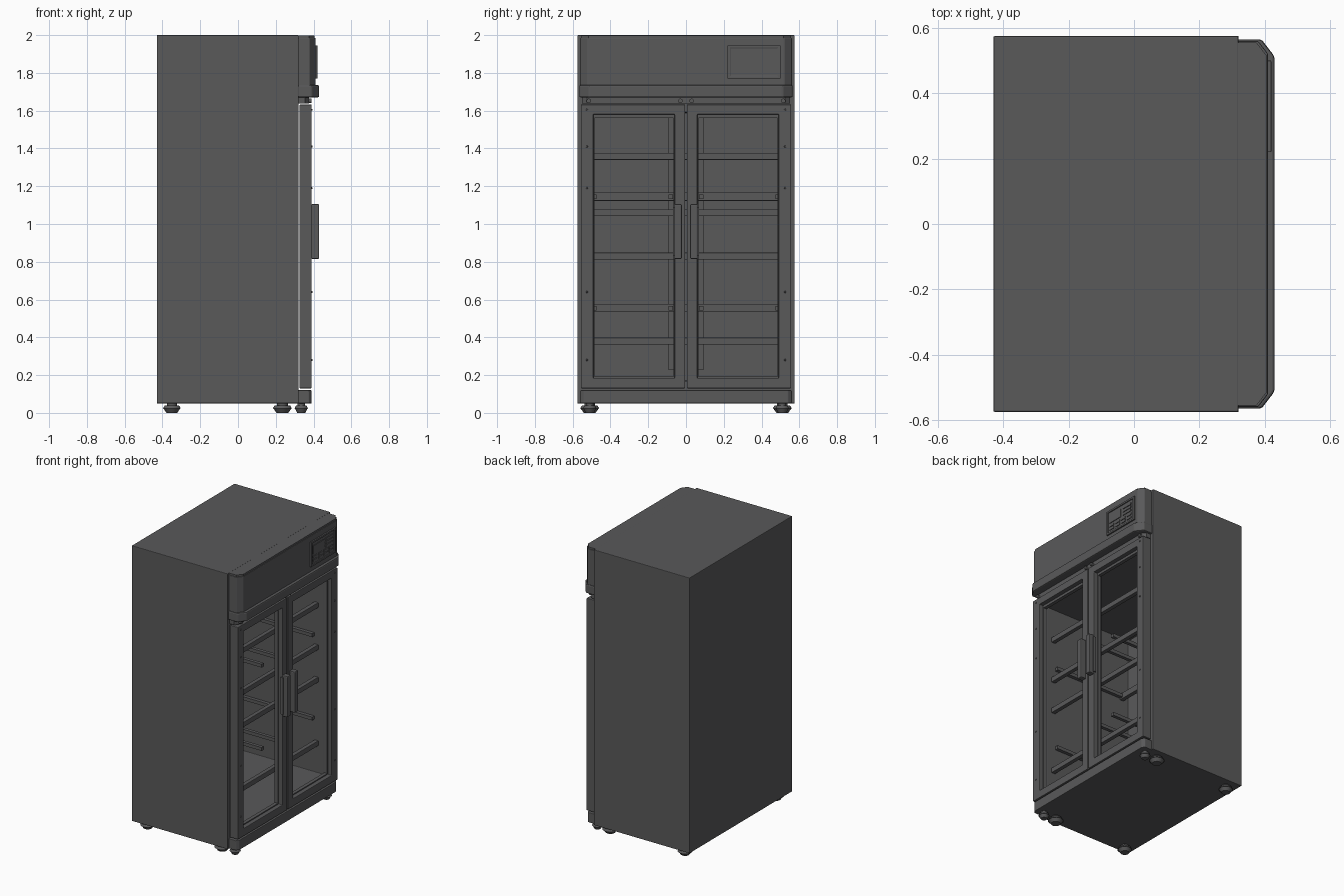
import bpy, bmesh
from math import pi
from mathutils import Matrix

if "Cube" in bpy.data.objects:
    bpy.data.objects.remove(bpy.data.objects["Cube"], do_unlink=True)

grey = bpy.data.materials.new("charcoal grey")
grey.use_nodes = True
grey.diffuse_color = (0.1, 0.1, 0.102, 1)
grey.node_tree.nodes["Principled BSDF"].inputs["Base Color"].default_value = grey.diffuse_color


def finish(name, bm, bevel=0.0, smooth=False):
    bmesh.ops.recalc_face_normals(bm, faces=bm.faces[:])
    mesh = bpy.data.meshes.new(name)
    bm.to_mesh(mesh)
    bm.free()
    mesh.materials.append(grey)
    obj = bpy.data.objects.new(name, mesh)
    bpy.context.collection.objects.link(obj)
    if bevel:
        mod = obj.modifiers.new("soft edges", 'BEVEL')
        mod.width, mod.segments = bevel, 2
    if smooth:
        bpy.ops.object.select_all(action='DESELECT')
        obj.select_set(True)
        bpy.context.view_layer.objects.active = obj
        bpy.ops.object.shade_smooth_by_angle()
    return obj


def box(name, x, y, z, bevel=0.0):
    """Box from (low, high) ranges."""
    bm = bmesh.new()
    bmesh.ops.create_cube(bm, size=1)
    for v in bm.verts:
        v.co = [sum(r) / 2 + c * (r[1] - r[0]) for r, c in zip((x, y, z), v.co)]
    return finish(name, bm, bevel)


def frame(name, x, outer, inner, floor=None, bevel=0.0):
    """Rectangular frame facing +x; a floor depth closes it into a recess."""
    bm = bmesh.new()

    def ring(rect, depth):
        y0, y1, z0, z1 = rect
        return [bm.verts.new((depth, a, b)) for a, b in ((y0, z0), (y1, z0), (y1, z1), (y0, z1))]

    loops = [ring(outer, x[0]), ring(outer, x[1]), ring(inner, x[1]),
             ring(inner, x[0] if floor is None else floor)]
    pairs = list(zip(loops, loops[1:]))
    if floor is None:
        pairs.append((loops[3], loops[0]))
    else:
        bm.faces.new(loops[0])
        bm.faces.new(loops[3])
    for a, b in pairs:
        for i in range(4):
            j = (i + 1) % 4
            bm.faces.new((a[i], a[j], b[j], b[i]))
    return finish(name, bm, bevel)


def slab(name, front, corner, half, z, bevel=0.0):
    """Plan outline with chamfered front corners, extruded upwards."""
    bm = bmesh.new()
    side = [(0.31, half), (front - corner, half), (front, half - corner * 1.3)]
    outline = side + [(px, -py) for px, py in reversed(side)]
    face = bm.faces.new([bm.verts.new((px, py, z[0])) for px, py in outline])
    up = bmesh.ops.extrude_face_region(bm, geom=[face])
    bmesh.ops.translate(bm, vec=(0, 0, z[1] - z[0]),
                        verts=[g for g in up["geom"] if isinstance(g, bmesh.types.BMVert)])
    return finish(name, bm, bevel)


def disc(name, centre, radius, top_radius, height, axis='Z'):
    bm = bmesh.new()
    turn = Matrix.Rotation(pi / 2, 4, 'Y') if axis == 'X' else Matrix()
    bmesh.ops.create_cone(bm, cap_ends=True, segments=20, radius1=radius, radius2=top_radius,
                          depth=height, matrix=Matrix.Translation(centre) @ turn)
    return finish(name, bm, smooth=True)


# Hollow cabinet, header and plinth
frame("cabinet", (-0.43, 0.32), (-0.575, 0.575, 0.05, 2.0), (-0.5, 0.5, 0.17, 1.59), -0.37, 0.004)
slab("header", 0.41, 0.03, 0.56, (1.68, 1.985), 0.004)
slab("header_cap", 0.405, 0.03, 0.555, (1.985, 1.998))
slab("header_lip", 0.43, 0.04, 0.565, (1.67, 1.735), 0.008)
slab("door_head_rail", 0.375, 0.02, 0.55, (1.638, 1.67))
slab("plinth", 0.39, 0.015, 0.56, (0.05, 0.12), 0.004)

# Control panel
frame("control_panel", (0.405, 0.42), (0.22, 0.5, 1.77, 1.945), (0.235, 0.485, 1.783, 1.932), 0.413, 0.002)
box("display", (0.412, 0.418), (0.25, 0.36), (1.85, 1.91))
for row in range(2):
    for col in range(4):
        y = 0.25 + col * 0.058
        z = 1.797 + row * 0.024
        box("panel_button", (0.412, 0.418), (y, y + 0.042), (z, z + 0.014))
for row in range(3):
    z = 1.85 + row * 0.024
    box("panel_key", (0.412, 0.418), (0.385, 0.465), (z, z + 0.014))

# Doors, gaskets, handles and hinges
for s, side in ((-1, "right"), (1, "left")):
    def span(a, b):
        return tuple(sorted((s * a, s * b)))
    frame(side + "_door", (0.325, 0.39), (*span(0.004, 0.557), 0.13, 1.632),
          (*span(0.06, 0.49), 0.185, 1.58), bevel=0.004)
    frame(side + "_gasket", (0.335, 0.36), (*span(0.058, 0.492), 0.183, 1.582),
          (*span(0.066, 0.484), 0.192, 1.562))
    box(side + "_handle", (0.388, 0.43), span(0.022, 0.062), (0.815, 1.105), 0.006)
    box(side + "_handle_mount", (0.38, 0.4), span(0.03, 0.068), (0.83, 1.09))
    for y in (0.03, 0.515):
        disc(side + "_hinge_pin", (0.375, s * y, 1.652), 0.012, 0.012, 0.03, 'X')
    for z in (0.28, 0.64, 1.19, 1.41, 1.605):
        disc(side + "_door_screw", (0.391, s * 0.525, z), 0.006, 0.004, 0.008, 'X')

# Shelf bars, side rails and rear supports
for z in (0.38, 0.83, 1.06, 1.358):
    box("front_shelf_bar", (0.25, 0.28), (-0.5, 0.5), (z - 0.018, z + 0.018), 0.003)
for z in (0.555, 1.145):
    box("rear_shelf_bar", (-0.33, -0.3), (-0.5, 0.5), (z - 0.022, z + 0.022), 0.003)
    for y in (-0.485, -0.08, 0.08, 0.485):
        box("shelf_rail", (-0.33, 0.25), (y - 0.012, y + 0.012), (z - 0.012, z + 0.012))
for y in (-0.08, 0.08):
    box("rear_post", (-0.37, -0.345), (y - 0.014, y + 0.014), (0.23, 1.56))

# Levelling feet
for x, r in ((-0.35, 0.048), (0.235, 0.052), (0.335, 0.036)):
    for y in (-0.51, 0.51):
        disc("foot_stem", (x, y, 0.043), r * 0.55, r * 0.55, 0.02)
        disc("foot_collar", (x, y, 0.03), r, r * 0.8, 0.016)
        disc("foot_pad", (x, y, 0.011), r * 0.6, r * 0.9, 0.022)
